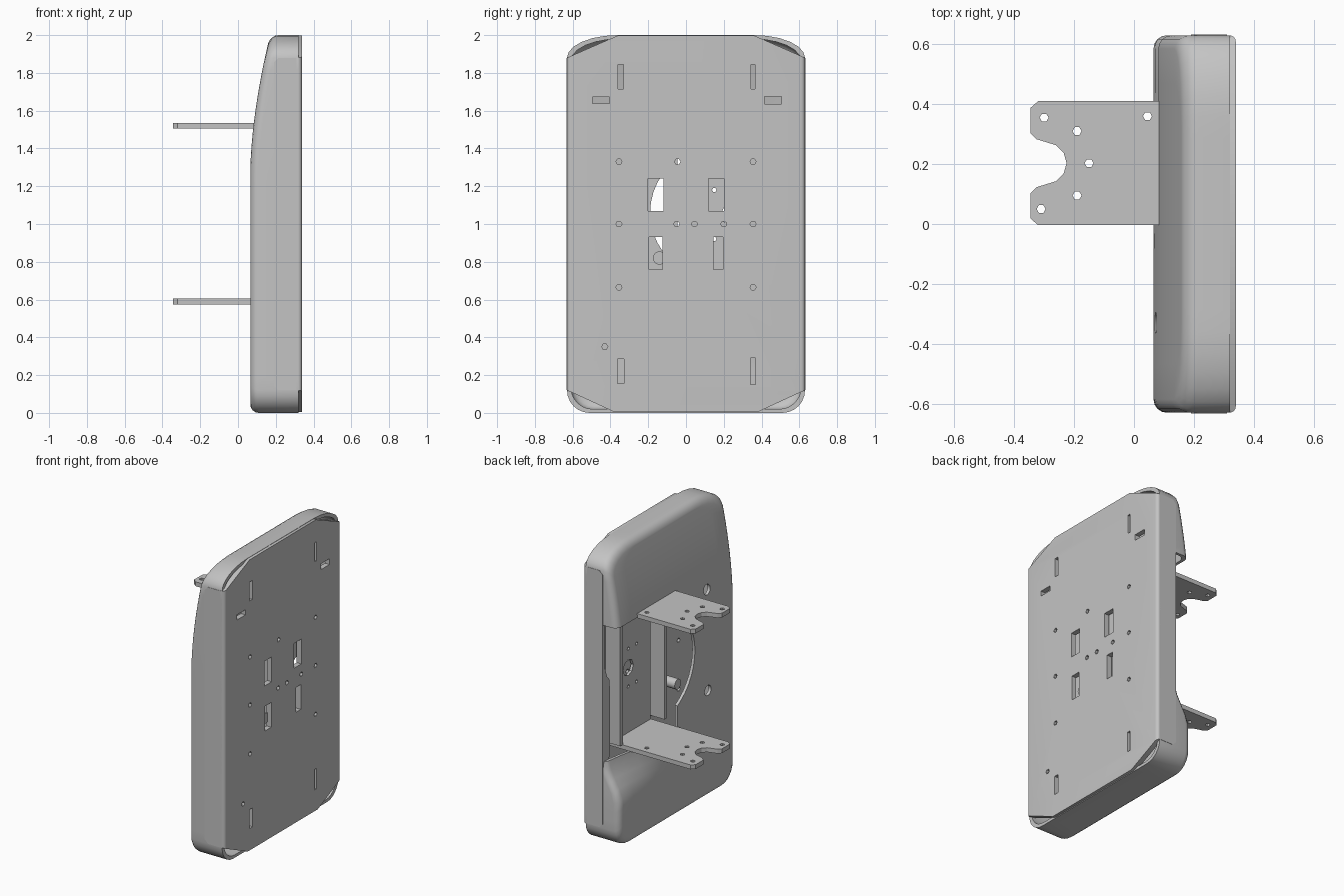
import bpy, bmesh, math

old = bpy.data.objects.get("Cube")
if old:
    bpy.data.objects.remove(old, do_unlink=True)

grey = bpy.data.materials.new("plain_grey")
grey.use_nodes = True
grey.diffuse_color = (0.55, 0.55, 0.55, 1)
grey.node_tree.nodes["Principled BSDF"].inputs["Base Color"].default_value = (0.55, 0.55, 0.55, 1)


def finish(name, bm):
    bmesh.ops.recalc_face_normals(bm, faces=bm.faces)
    mesh = bpy.data.meshes.new(name)
    bm.to_mesh(mesh)
    bm.free()
    mesh.materials.append(grey)
    ob = bpy.data.objects.new(name, mesh)
    bpy.context.collection.objects.link(ob)
    return ob


def add_prism(bm, pts, axis, lo, hi):
    """Extrude a 2D outline along an axis."""
    def at(p, d):
        return {"x": (d, p[0], p[1]), "y": (p[0], d, p[1]), "z": (p[0], p[1], d)}[axis]
    a = [bm.verts.new(at(p, lo)) for p in pts]
    b = [bm.verts.new(at(p, hi)) for p in pts]
    bm.faces.new(a)
    bm.faces.new(b[::-1])
    for i in range(len(pts)):
        j = (i + 1) % len(pts)
        bm.faces.new((a[i], a[j], b[j], b[i]))


def prism(name, pts, axis, lo, hi):
    bm = bmesh.new()
    add_prism(bm, pts, axis, lo, hi)
    return finish(name, bm)


def rect(u, v, w, h):
    return [(u - w / 2, v - h / 2), (u + w / 2, v - h / 2), (u + w / 2, v + h / 2), (u - w / 2, v + h / 2)]


def disc(u, v, r, n):
    return [(u + r * math.cos(math.tau * k / n), v + r * math.sin(math.tau * k / n)) for k in range(n)]


def cut(ob, cutters):
    """Subtract the cutters, keep the result and remove them."""
    for c in cutters:
        c.hide_render = True
        m = ob.modifiers.new("cut", "BOOLEAN")
        m.operation, m.solver, m.object = "DIFFERENCE", "EXACT", c
    bpy.context.view_layer.update()
    dg = bpy.context.evaluated_depsgraph_get()
    mesh = bpy.data.meshes.new_from_object(ob.evaluated_get(dg))
    ob.modifiers.clear()
    ob.data = mesh
    for c in cutters:
        bpy.data.objects.remove(c, do_unlink=True)


def hole_cutter(outlines, axis, lo, hi):
    bm = bmesh.new()
    for o in outlines:
        add_prism(bm, o, axis, lo, hi)
    return finish("hole_cutter", bm)


def smooth(ob, angle=30):
    bpy.ops.object.select_all(action="DESELECT")
    ob.select_set(True)
    bpy.context.view_layer.objects.active = ob
    bpy.ops.object.shade_smooth_by_angle(angle=math.radians(angle))


# Rounded housing: the back leans forward at the top and dips at one lower edge
def step(t):
    t = min(max(t, 0), 1)
    return t * t * (3 - 2 * t)


def back(y, z):
    lean = 0.105 * max(0, (z - 1.27) / 0.73) ** 1.7
    dip = 0.11 * step(y / 0.63) * step((z - 0.3) / 0.28) * step((1.4 - z) / 0.3)
    return 0.065 + lean + dip


STEPS = 6
rows = []
for k in range(STEPS + 1):
    a = math.pi / 2 * k / STEPS
    rows.append((0.51 + 0.12 * math.sin(a), 0.12 - 0.12 * math.cos(a)))
rows += [(0.63, 0.12 + 1.76 * k / 28) for k in range(1, 28)]
for k in range(STEPS + 1):
    a = math.pi / 2 * k / STEPS
    rows.append((0.36 + 0.27 * math.cos(a), 1.88 + 0.12 * math.sin(a)))
R, C = len(rows), 11
border = ([(0, j) for j in range(C)] + [(i, C - 1) for i in range(1, R)]
          + [(R - 1, j) for j in range(C - 2, -1, -1)] + [(i, 0) for i in range(R - 2, 0, -1)])


def housing(name, wall, front, r=0.045):
    bm = bmesh.new()

    def vert(key, inset, dx, x=None):
        half, z = rows[key[0]]
        y = half * (2 * key[1] / (C - 1) - 1) * (1 - inset / 0.63)
        z = 1 + (z - 1) * (1 - inset)
        return bm.verts.new((back(y, z) + dx if x is None else x, y, z))

    prev = {k: vert(k, wall, 0, front) for k in border}
    bm.faces.new([prev[k] for k in border])
    for s in range(5):
        a = math.pi / 2 * s / 4
        inset, dx = wall + r * (1 - math.cos(a)), wall + r * (1 - math.sin(a))
        ring = {k: vert(k, inset, dx) for k in border}
        for p, q in zip(border, border[1:] + border[:1]):
            bm.faces.new((prev[p], prev[q], ring[q], ring[p]))
        prev = ring
    for i in range(R):
        for j in range(C):
            if (i, j) not in prev:
                prev[i, j] = vert((i, j), inset, dx)
    for i in range(R - 1):
        for j in range(C - 1):
            bm.faces.new([prev[k] for k in ((i, j), (i, j + 1), (i + 1, j + 1), (i + 1, j))])
    return finish(name, bm)


shell = housing("rear_housing", 0, 0.32)
cut(shell, [
    housing("cavity_cutter", 0.02, 0.5),
    prism("opening_cutter", [(0, 0.57), (0.8, 0.57), (0.8, 1.51), (0, 1.51)], "x", -0.2, 0.19),
    prism("arc_cutter", disc(0.158, 1.06, 0.348, 40), "x", -0.2, 0.19),
    hole_cutter([disc(-0.33, z, 0.035, 16) for z in (0.73, 1.42)], "x", -0.2, 0.19)])
smooth(shell)

# Front panel with clipped corners, rounded long edges and mounting holes
bm = bmesh.new()
add_prism(bm, [(-0.38, 0.005), (0.38, 0.005), (0.63, 0.12), (0.63, 1.88),
               (0.36, 1.998), (-0.36, 1.998), (-0.63, 1.88), (-0.63, 0.12)], "x", 0.305, 0.34)
edges = [e for e in bm.edges if all(abs(v.co.y) > 0.6 and v.co.x > 0.33 for v in e.verts)]
bmesh.ops.bevel(bm, geom=edges, offset=0.022, segments=4, profile=0.5, affect="EDGES")
panel = finish("front_panel", bm)
slots = [(-0.345, 1.78, 0.03, 0.13), (0.355, 1.78, 0.02, 0.13), (-0.45, 1.655, 0.09, 0.035),
         (0.46, 1.655, 0.09, 0.04), (-0.16, 1.155, 0.08, 0.17), (0.16, 1.155, 0.08, 0.17),
         (-0.16, 0.845, 0.07, 0.17), (0.17, 0.845, 0.05, 0.17), (-0.345, 0.22, 0.035, 0.13),
         (0.355, 0.22, 0.025, 0.14)]
dots = [(y, z) for y in (-0.355, 0.355) for z in (0.665, 1, 1.33)]
dots += [(-0.045, 1.33), (-0.05, 1), (0.045, 1), (0.2, 1), (-0.43, 0.35)]
cut(panel, [hole_cutter([rect(*s) for s in slots] + [disc(*d, 0.016, 6) for d in dots], "x", 0.2, 0.5)])
smooth(panel)

# Folded side flanges of the panel
for side, name in ((1, "back_flange"), (-1, "front_flange")):
    pts = [(0.31, 0.12), (0.215, 0.12), (0.19, 0.145), (0.19, 1.855), (0.215, 1.88), (0.31, 1.88)]
    prism(name, pts, "y", *sorted((side * 0.615, side * 0.632)))

# Pair of notched brackets
mid = 0.203
half = [(-0.225, 0), (-0.235, 0.035), (-0.26, 0.06), (-0.325, 0.08), (-0.345, 0.1),
        (-0.345, 0.185), (-0.32, 0.207), (0.31, 0.207)]
outline = [(x, mid + d) for x, d in half] + [(x, mid - d) for x, d in half[:0:-1]]
bolts = [(-0.3, 0.355), (-0.19, 0.31), (-0.15, 0.203), (-0.19, 0.095), (-0.31, 0.05), (0.045, 0.36)]
for name, z in (("lower_bracket", 0.575), ("upper_bracket", 1.505)):
    ob = prism(name, outline, "z", z, z + 0.03)
    cut(ob, [hole_cutter([disc(*b, 0.015, 6) for b in bolts], "z", z - 0.1, z + 0.1)])

# Mounting plate joining the brackets, with a large hole ringed by small ones
plate = prism("mounting_plate", rect(mid, 1.055, 0.41, 0.93), "x", 0.27, 0.288)
ring = [disc(0.24 + dy, 1.05 + dz, 0.012, 6) for dy in (-0.09, 0, 0.09) for dz in (-0.13, 0.13)]
cut(plate, [hole_cutter([disc(0.24, 1.05, 0.055, 8)] + ring, "x", 0.2, 0.295)])

# Upright ribs and a stop peg inside the opening
for name, y in (("outer_rib", 0.42), ("inner_rib", -0.06)):
    prism(name, rect(0.25, 1.055, 0.11, 0.9), "y", y - 0.015, y + 0.015)
peg = prism("stop_peg", disc(-0.14, 0.82, 0.035, 16), "x", 0.16, 0.31)
smooth(peg)
